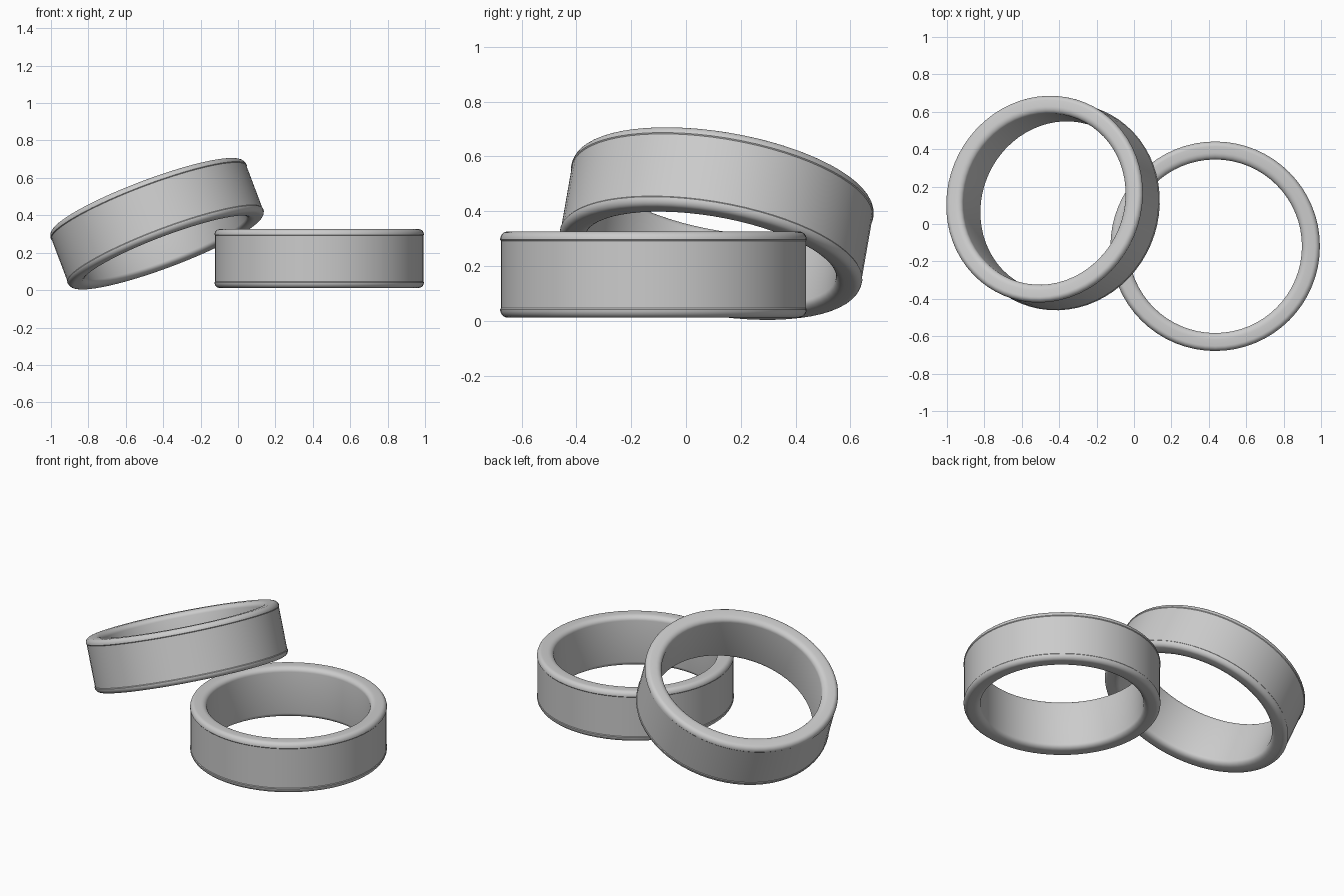
import bpy, bmesh, math
from mathutils import Vector

if "Cube" in bpy.data.objects:
    bpy.data.objects.remove(bpy.data.objects["Cube"])

R_OUT, R_IN, HALF, SEG = 0.56, 0.464, 0.157, 64

metal = bpy.data.materials.new("silver grey")
metal.diffuse_color = (0.6, 0.6, 0.6, 1)
metal.use_nodes = True
metal.node_tree.nodes["Principled BSDF"].inputs["Base Color"].default_value = metal.diffuse_color


def arc(cx, cz, rx, rz, a0, a1, n=6):
    """Points of an elliptical corner."""
    pts = []
    for i in range(n + 1):
        a = math.radians(a0 + (a1 - a0) * i / n)
        pts.append((cx + rx * math.cos(a), cz + rz * math.sin(a)))
    return pts


def band_profile():
    """Cross-section with softly rounded rims and slightly recessed outer face."""
    bx, bz, ix, iz = 0.027, 0.030, 0.035, 0.028
    upper = [(R_OUT - 0.003, HALF - bz - 0.004)]
    upper += arc(R_OUT - bx, HALF - bz, bx, bz, 0, 90)
    upper += arc(R_IN + ix, HALF - iz, ix, iz, 90, 180)
    lower = [(r, -z) for r, z in reversed(upper)]
    return upper + lower


def make_ring(name, centre, axis):
    bm = bmesh.new()
    prof = band_profile()
    loops = []
    for s in range(SEG):
        a = 2 * math.pi * s / SEG
        loops.append([bm.verts.new((r * math.cos(a), r * math.sin(a), z)) for r, z in prof])
    n = len(prof)
    for s in range(SEG):
        p, q = loops[s], loops[(s + 1) % SEG]
        for i in range(n):
            j = (i + 1) % n
            bm.faces.new((p[i], q[i], q[j], p[j]))
    bmesh.ops.recalc_face_normals(bm, faces=bm.faces)
    mesh = bpy.data.meshes.new(name)
    bm.to_mesh(mesh)
    bm.free()
    mesh.materials.append(metal)
    ob = bpy.data.objects.new(name, mesh)
    bpy.context.collection.objects.link(ob)
    ob.location = centre
    ob.rotation_mode = 'QUATERNION'
    ob.rotation_quaternion = Vector((0, 0, 1)).rotation_difference(Vector(axis).normalized())
    bpy.ops.object.select_all(action='DESELECT')
    ob.select_set(True)
    bpy.context.view_layer.objects.active = ob
    bpy.ops.object.shade_smooth_by_angle(angle=math.radians(35))


# Ring lying flat, and the ring leaning on its edge
make_ring("flat_ring", (0.434, -0.119, 0.169), (0, 0, 1))
make_ring("leaning_ring", (-0.433, 0.112, 0.355), (-0.378, 0.175, 1))
